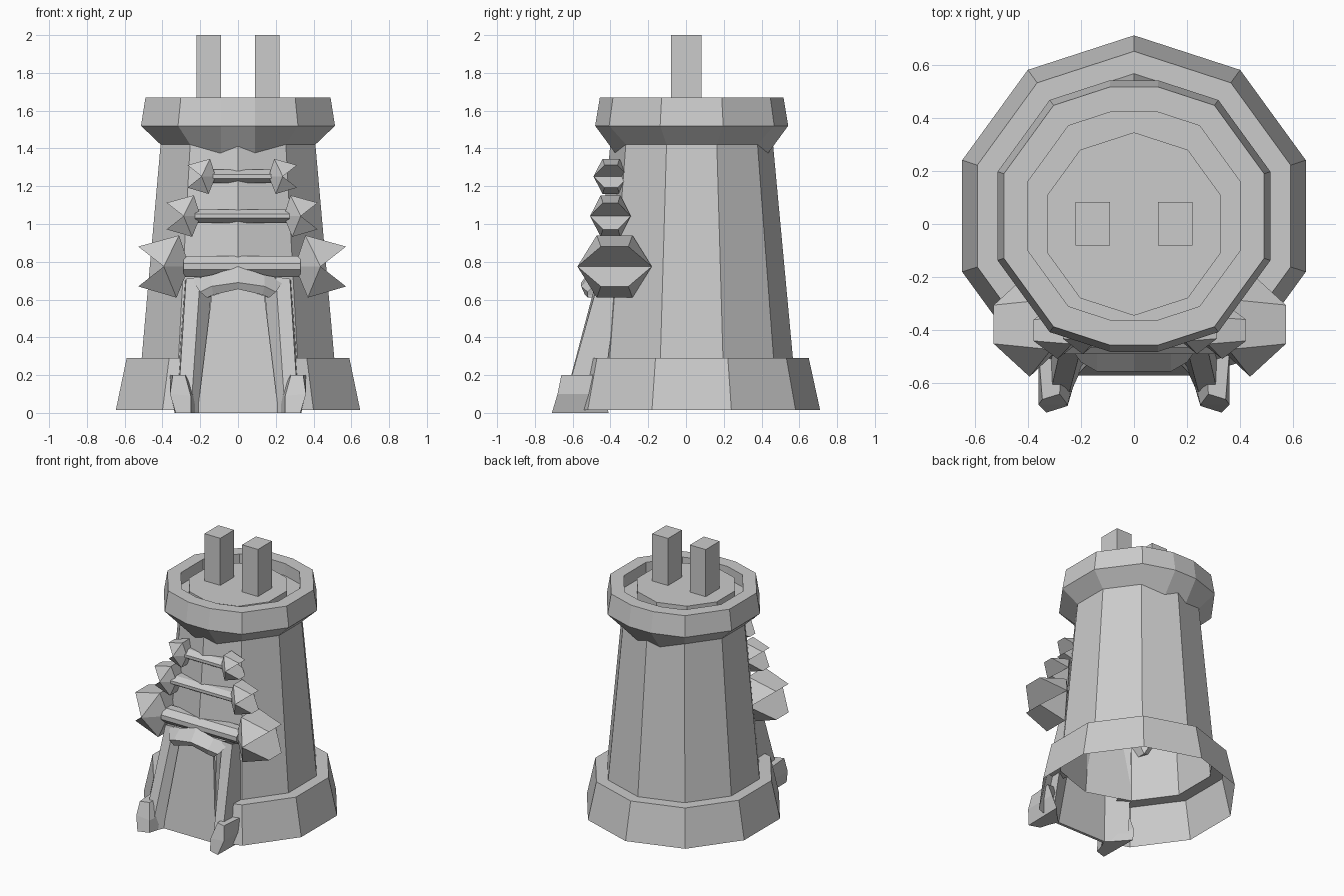
import bpy, bmesh
from math import sin, cos, pi

old = bpy.data.objects.get("Cube")
if old:
    bpy.data.objects.remove(old, do_unlink=True)

stone = bpy.data.materials.new("stone grey")
stone.use_nodes = True
GREY = (0.6, 0.6, 0.6, 1)
stone.diffuse_color = GREY
stone.node_tree.nodes["Principled BSDF"].inputs["Base Color"].default_value = GREY

CY = 0.03  # the tower axis sits a little behind the origin


def finish(name, bm, mirror=False, x=0):
    bmesh.ops.recalc_face_normals(bm, faces=bm.faces)
    mesh = bpy.data.meshes.new(name)
    bm.to_mesh(mesh)
    bm.free()
    mesh.materials.append(stone)
    ob = bpy.data.objects.new(name, mesh)
    ob.location.x = x
    bpy.context.collection.objects.link(ob)
    if mirror:
        ob.modifiers.new("mirror", 'MIRROR').use_mirror_merge = False
    return ob


def loft(name, rings, closed=True, cap_start=False, cap_end=False, **kw):
    """Skin a stack of rings that have equal point counts."""
    bm = bmesh.new()
    rows = [[bm.verts.new(p) for p in r] for r in rings]
    n = len(rows[0])
    for a, b in zip(rows, rows[1:]):
        for i in range(n if closed else n - 1):
            j = (i + 1) % n
            bm.faces.new((a[i], a[j], b[j], b[i]))
    if cap_start:
        bm.faces.new(rows[0])
    if cap_end:
        bm.faces.new(rows[-1])
    return finish(name, bm, **kw)


def decagon(r, z, cy=CY):
    return [(r * sin(i * pi / 5), cy + r * cos(i * pi / 5), z) for i in range(10)]


def rim_ring(r, z, z_blunt=None):
    """Decagon whose front and back corners are cut blunt."""
    out = []
    for i, (x, y, _) in enumerate(decagon(r, z)):
        if i % 5:
            out.append((x, y, z))
        else:
            s = 1 if i == 0 else -1
            zb = z if z_blunt is None else z_blunt
            for side in (-s, s):
                out.append((side * 0.09, CY + s * (r - 0.029), zb))
    return out


def base_ring(r, z):
    """Decagon left open at the front for the doorway."""
    d = decagon(r, z)
    front = d[5]

    def toward(p):
        return tuple(a + 0.3 * (b - a) for a, b in zip(p, front))
    return [toward(d[6])] + d[6:] + d[:5] + [toward(d[4])]


# Tower body
loft("shaft", [decagon(0.536, 0.29), decagon(0.43, 1.43)])
loft("base", [base_ring(0.68, 0.015), base_ring(0.62, 0.29), base_ring(0.53, 0.29)],
     closed=False)
loft("parapet", [rim_ring(0.43, 1.42, 1.37), rim_ring(0.54, 1.52), rim_ring(0.515, 1.67),
                 rim_ring(0.42, 1.67), rim_ring(0.42, 1.58)], cap_end=True)
loft("roof_platform", [decagon(0.345, 1.57, 0), decagon(0.345, 1.65, 0)], cap_end=True)


def rect(x0, x1, y0, y1, z):
    return [(x0, y0, z), (x1, y0, z), (x1, y1, z), (x0, y1, z)]


loft("chimneys", [rect(0.09, 0.22, -0.08, 0.083, z) for z in (1.6, 2)],
     cap_start=True, cap_end=True, mirror=True)

# Doorway: leaning panel, pillars, feet and pointed hood
outline = [(-0.215, 0), (0.215, 0), (0.14, 0.62), (0, 0.66), (-0.14, 0.62)]
loft("door_panel", [[(x, -0.57 + 0.13 * z + d, z) for x, z in outline] for d in (0, 0.02)],
     cap_start=True, cap_end=True)

loft("door_pillars", [
    [(0.25, -0.66, 0), (0.32, -0.66, 0), (0.33, -0.45, 0), (0.2, -0.55, 0)],
    [(0.2, -0.47, 0.72), (0.275, -0.46, 0.71), (0.28, -0.36, 0.7), (0.14, -0.46, 0.66)],
], cap_start=True, cap_end=True, mirror=True)

loft("pillar_feet", [
    [(0.25, -0.685, 0), (0.33, -0.71, 0), (0.335, -0.41, 0), (0.21, -0.55, 0)],
    [(0.25, -0.68, 0.09), (0.36, -0.68, 0.1), (0.36, -0.43, 0.1), (0.22, -0.54, 0.1)],
    [(0.28, -0.64, 0.2), (0.345, -0.66, 0.2), (0.36, -0.47, 0.2), (0.27, -0.47, 0.2)],
], cap_start=True, cap_end=True, mirror=True)


def arch(half):
    """Mirror a half path that ends on the centre line."""
    return [(-x, y, z) for x, y, z in half] + [p for p in reversed(half[:-1])]


hood = [
    arch([(0.25, -0.45, 0.71), (0.14, -0.48, 0.73), (0, -0.49, 0.775)]),
    arch([(0.2, -0.52, 0.64), (0.14, -0.555, 0.67), (0, -0.555, 0.69)]),
    arch([(0.165, -0.52, 0.61), (0.13, -0.535, 0.625), (0, -0.535, 0.655)]),
    arch([(0.16, -0.46, 0.61), (0.13, -0.46, 0.625), (0, -0.46, 0.655)]),
]
loft("door_hood", hood + hood[:1], closed=False)

# Spiked knob shape as rows of (along x, half depth, height), from the bar outward
INNER, UPPER, UPPER_TIP = (0, 0.35, 0), (0.2, 0.48, 1), (1, 0.37, 0.64)
MIDDLE, LOWER_TIP, LOWER = (0.5, 1, 0), (1, 0.37, -0.64), (0.25, 0.48, -1)


def knob_pair(name, x0, x1, y, z, ry, rz):
    bm = bmesh.new()
    rows = []
    for u, d, h in (INNER, UPPER, UPPER_TIP, MIDDLE, LOWER_TIP, LOWER):
        rows.append([bm.verts.new((x0 + u * (x1 - x0), y + s * d * ry, z + h * rz))
                     for s in (-1, 1)])
    for k in range(6):
        a, b = rows[k], rows[(k + 1) % 6]
        bm.faces.new((a[0], b[0], b[1], a[1]))
    inner, upper, up_tip, middle, low_tip, lower = rows
    for s in (0, 1):
        for p, q, r in ((inner, upper, middle), (upper, up_tip, middle),
                        (middle, low_tip, lower), (inner, middle, lower)):
            bm.faces.new((p[s], q[s], r[s]))
    finish(name, bm, mirror=True, x=0.022)


def bar(name, half, front, z, h):
    """Six-sided bar lying across the tower front."""
    section = [(front, -0.3), (front, 0.3), (front + 0.04, 1),
               (front + 0.1, 1), (front + 0.1, -1), (front + 0.04, -1)]
    loft(name, [[(x, y, z + t * h) for y, t in section] for x in (-half, half)],
         cap_start=True, cap_end=True, x=0.022)


# Three bars with spiked knobs, growing toward the door
for label, x0, x1, y, z, ry, rz, front in (
        ("upper", 0.14, 0.29, -0.397, 1.252, 0.093, 0.093, -0.44),
        ("middle", 0.22, 0.40, -0.4, 1.042, 0.108, 0.11, -0.465),
        ("lower", 0.28, 0.55, -0.378, 0.775, 0.197, 0.165, -0.49)):
    knob_pair(label + "_knobs", x0, x1, y, z, ry, rz)
    bar(label + "_bar", x0 + 0.03, front, z, 0.036 if label != "lower" else 0.055)
